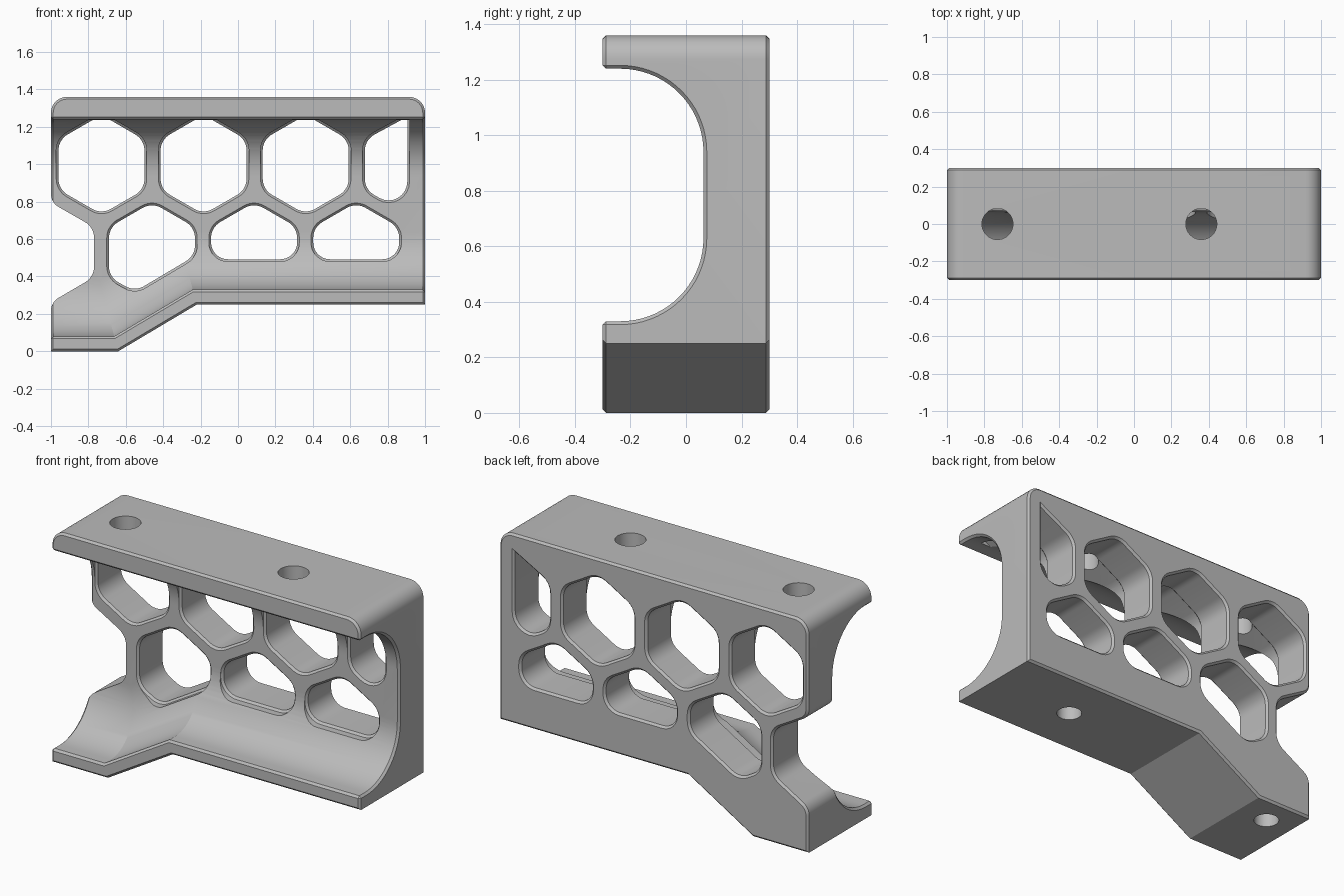
import bpy, bmesh
from math import cos, sin, tan, pi
from mathutils import Vector

if "Cube" in bpy.data.objects:
    bpy.data.objects.remove(bpy.data.objects["Cube"])

C = 0.012           # chamfer size
HALF = 0.30         # half depth
HEX_W = 0.23        # half width of a hexagon
HEX_S = HEX_W / cos(pi / 6)
TOP_ROW, LOW_ROW, PITCH = 0.998, 0.53, 0.546


def loft(name, rings):
    """Closed solid through rings with equal point counts."""
    bm = bmesh.new()
    vs = [[bm.verts.new(p) for p in ring] for ring in rings]
    n = len(vs[0])
    for a, b in zip(vs, vs[1:]):
        for i in range(n):
            j = (i + 1) % n
            bm.faces.new((a[i], a[j], b[j], b[i]))
    bm.faces.new(vs[0])
    bm.faces.new(vs[-1])
    bmesh.ops.recalc_face_normals(bm, faces=bm.faces)
    mesh = bpy.data.meshes.new(name)
    bm.to_mesh(mesh)
    bm.free()
    obj = bpy.data.objects.new(name, mesh)
    bpy.context.collection.objects.link(obj)
    return obj


def rounded(corners, steps=8):
    """Fillet each (x, z, radius) corner of a polygon."""
    out = []
    for i, (x, z, r) in enumerate(corners):
        p = Vector((x, z))
        a = (Vector(corners[i - 1][:2]) - p).normalized()
        b = (Vector(corners[(i + 1) % len(corners)][:2]) - p).normalized()
        if r == 0:
            out.append(p)
            continue
        half = a.angle(b) / 2
        mid = p + (a + b).normalized() * r / sin(half)
        start = p + a * r / tan(half) - mid
        sweep = (p + b * r / tan(half) - mid).angle_signed(start)
        for k in range(steps + 1):
            t = sweep * k / steps
            out.append(mid + Vector((start.x * cos(t) - start.y * sin(t),
                                     start.x * sin(t) + start.y * cos(t))))
    return out


def grow(poly, d):
    """Offset a counter-clockwise outline outwards by d."""
    out = []
    for i, p in enumerate(poly):
        e = (p - poly[i - 1]).normalized()
        f = (poly[(i + 1) % len(poly)] - p).normalized()
        n1, n2 = Vector((e.y, -e.x)), Vector((f.y, -f.x))
        out.append(p + (n1 + n2) * d / (1 + n1.dot(n2)))
    return out


def prism(name, poly, layers):
    """Extrude an outline along y; layers are (y, outward offset)."""
    return loft(name, [[(p.x, y, p.y) for p in grow(poly, d)] for y, d in layers])


def post(name, x, y, z0, z1, r, n=40):
    return loft(name, [[(x + r * cos(2 * pi * k / n), y + r * sin(2 * pi * k / n), z)
                        for k in range(n)] for z in (z0, z1)])


# Body outline with stepped floor and open notch on the left edge
notch_x, dz = -1.005 + HEX_W + 0.006, HEX_S / 2
body = prism("bracket_body", rounded([
    (-1, 0, 0), (-0.64, 0, 0), (-0.22, 0.25, 0), (1, 0.25, 0),
    (1, 1.36, 0.085), (-1, 1.36, 0.085), (-1, 0.795, 0.08),
    (notch_x, LOW_ROW + dz, 0.1), (notch_x, LOW_ROW - dz, 0.1), (-1, 0.262, 0.08)]),
    [(-HALF, -C), (-HALF + C, 0), (HALF - C, 0), (HALF, -C)])
cutters = []


# Round-backed front channel that follows the stepped floor
def channel_ring(x, floor, shift, d):
    r, cy, lo, hi, n = 0.30 + d, -0.237, 0.38, 0.94, 18
    low = [(-0.4, lo - r - C), (-HALF, lo - r - C), (-HALF + C, lo - r)]
    low += [(cy + r * sin(k * pi / 2 / n), lo - r * cos(k * pi / 2 / n)) for k in range(n + 1)]
    high = [(cy + r * cos(k * pi / 2 / n), hi + r * sin(k * pi / 2 / n)) for k in range(n + 1)]
    high += [(-HALF + C, hi + r), (-HALF, hi + r + C), (-0.4, hi + r + C)]
    return ([(x - shift * h, y, floor + h) for y, h in low] + [(x, y, z) for y, z in high])


cutters.append(loft("channel", [channel_ring(*s) for s in (
    (-1.1, 0, 0, C), (-1, 0, 0, C), (-1 + C, 0, 0, 0), (-0.64, 0, 0.27, 0),
    (-0.22, 0.25, 0.27, 0), (1 - C, 0.25, 0, 0), (1, 0.25, 0, C), (1.1, 0.25, 0, C))]))


# Honeycomb windows, chamfered on both faces
def window(name, corners):
    cutters.append(prism(name, rounded(corners),
                         [(-0.2, C), (0.063, C), (0.063 + C, 0), (HALF - C, 0), (HALF + C, 2 * C)]))


R = 0.1
for i in range(3):
    cx = -0.73 + i * PITCH
    window("upper_window", [(cx + HEX_S * sin(k * pi / 3), TOP_ROW - HEX_S * cos(k * pi / 3), R)
                            for k in range(6)])

left, right = 0.908 - HEX_W, 0.905
window("end_window", [(right, TOP_ROW - HEX_S, R), (right, TOP_ROW + HEX_S - 0.01, 0),
                      (left, TOP_ROW + dz, R), (left, TOP_ROW - dz, R)])

for i in range(3):
    cx = -0.46 + i * PITCH
    a, b = cx - HEX_W, cx + HEX_W
    top = [(b, LOW_ROW + dz, R), (cx, LOW_ROW + HEX_S, R), (a, LOW_ROW + dz, R)]
    if i == 0:
        base = [(a, LOW_ROW - dz, R), (-0.552, 0.319, R), (b, 0.51, R)]
    else:
        base = [(a, 0.492, R - 0.01), (b, 0.492, R - 0.01)]
    window("lower_window", base + top)

# Screw holes through the top and blind holes underneath
for x in (-0.73, 0.36):
    cutters.append(post("top_hole", x, 0, 1.1, 1.5, 0.083))
cutters.append(post("bottom_hole", 0.46, 0, 0.1, 0.35, 0.068))
cutters.append(post("bottom_hole", -0.83, 0.13, -0.1, 0.12, 0.068))

bpy.context.view_layer.objects.active = body
body.select_set(True)
for cutter in cutters:
    cutter.hide_render = True
    mod = body.modifiers.new("cut", "BOOLEAN")
    mod.operation = "DIFFERENCE"
    mod.solver = "EXACT"
    mod.object = cutter
    bpy.ops.object.modifier_apply(modifier=mod.name)
    bpy.data.objects.remove(cutter)

# Plain grey finish
grey = bpy.data.materials.new("light_grey")
grey.use_nodes = True
colour = (0.5, 0.5, 0.5, 1)
grey.diffuse_color = colour
grey.node_tree.nodes["Principled BSDF"].inputs["Base Color"].default_value = colour
body.data.materials.clear()
body.data.materials.append(grey)

bpy.ops.object.select_all(action="DESELECT")
body.select_set(True)
bpy.ops.object.shade_smooth_by_angle(angle=0.42)
